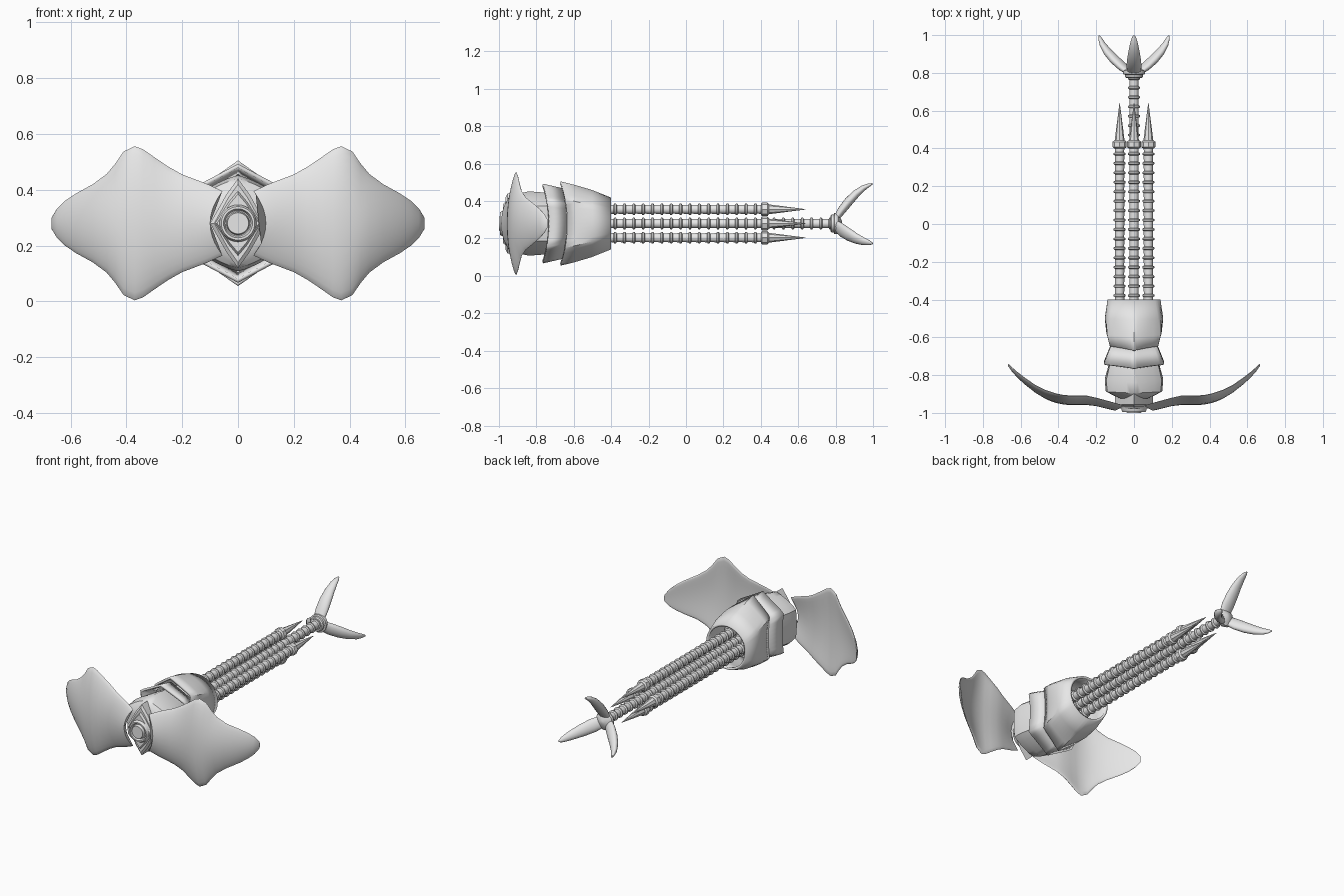
import bpy, bmesh, math

if "Cube" in bpy.data.objects:
    bpy.data.objects.remove(bpy.data.objects["Cube"])

ZC = 0.28  # height of the long axis
grey = bpy.data.materials.new("plain grey")
grey.diffuse_color = (0.8, 0.8, 0.8, 1)
grey.use_nodes = True
grey.node_tree.nodes["Principled BSDF"].inputs["Base Color"].default_value = grey.diffuse_color


def loft(name, rings, caps=True, angle=35, wall=0):
    """Skin a list of equal-length point rings."""
    bm = bmesh.new()
    vs = [[bm.verts.new(p) for p in r] for r in rings]
    n = len(vs[0])
    for a, b in zip(vs, vs[1:]):
        for i in range(n):
            j = (i + 1) % n
            bm.faces.new((a[i], a[j], b[j], b[i]))
    if caps:
        bm.faces.new(vs[0])
        bm.faces.new(vs[-1])
    bmesh.ops.recalc_face_normals(bm, faces=bm.faces)
    me = bpy.data.meshes.new(name)
    bm.to_mesh(me)
    bm.free()
    ob = bpy.data.objects.new(name, me)
    bpy.context.collection.objects.link(ob)
    me.materials.append(grey)
    bpy.ops.object.select_all(action='DESELECT')
    ob.select_set(True)
    bpy.context.view_layer.objects.active = ob
    bpy.ops.object.shade_smooth_by_angle(angle=math.radians(angle))
    if wall:
        m = ob.modifiers.new("wall", 'SOLIDIFY')
        m.thickness = wall
        m.offset = -1
    return ob


def lathe(name, profile, x=0, z=ZC, n=16, angle=35):
    """Revolve (y, radius) points about an axis along y."""
    return loft(name, [[(x + r * math.cos(2 * math.pi * i / n), y,
                         z + r * math.sin(2 * math.pi * i / n)) for i in range(n)]
                       for y, r in profile], angle=angle)


def section(y, w, h, k, sweep, n=48):
    """Ring that blends an ellipse (k=0) into a ridged hexagon (k=1)."""
    ring = []
    for i in range(n):
        a = 2 * math.pi * i / n
        c, s = math.cos(a), math.sin(a)
        f = 1 / max(abs(c), 0.4 * abs(c) + abs(s))
        f = 1 + (f - 1) * k
        x, z = c * f, s * f
        ring.append((w * x, y - sweep * z * z, ZC + h * z))
    return ring


# body shells: (y, half width, half height, ridge amount, forward sweep)
loft("rear_shell", [section(*p) for p in [
    (-0.635, 0.128, 0.225, 1, 0.035), (-0.58, 0.146, 0.208, 0.8, 0.02),
    (-0.5, 0.155, 0.18, 0.4, 0.005), (-0.4, 0.14, 0.138, 0, 0)]], caps=False, wall=0.014)
loft("middle_shell", [section(*p) for p in [
    (-0.73, 0.16, 0.213, 1, 0.035), (-0.635, 0.122, 0.19, 1, 0.03)]], caps=False, wall=0.014)
loft("front_shell", [section(*p) for p in [
    (-0.925, 0.07, 0.12, 0.8, 0.0), (-0.905, 0.115, 0.15, 0.8, 0.0),
    (-0.885, 0.15, 0.16, 0.6, 0.01), (-0.82, 0.155, 0.172, 0.6, 0.02),
    (-0.73, 0.13, 0.165, 0.8, 0.02), (-0.64, 0.115, 0.15, 0.8, 0.0)]])
lathe("inner_bulkhead", [(-0.63, 0.11), (-0.57, 0.125), (-0.55, 0.12)], n=32)


def diamond(y, w, h):
    pts = [(w, 0), (0.4 * w, 0.66 * h), (0, h), (-0.4 * w, 0.66 * h)]
    pts += [(-a, -b) for a, b in pts]
    return [(a, y, ZC + b) for a, b in pts]


# nose: stepped diamond plates and a round port
loft("nose_plate", [diamond(-0.9, 0.1, 0.16), diamond(-0.955, 0.1, 0.16),
                    diamond(-0.965, 0.085, 0.14)], angle=20)
loft("nose_inner_plate", [diamond(-0.96, 0.085, 0.12), diamond(-0.978, 0.075, 0.105)], angle=20)
lathe("nose_port", [(-0.95, 0.068), (-0.985, 0.066), (-0.995, 0.06), (-0.995, 0.052),
                    (-0.98, 0.046), (-0.98, 0.042), (-1.0, 0.038), (-1.0, 0.03)], n=32)

# wings: (x, half height, y, half thickness)
columns = [(0.1, 0.115, -0.978, 0.010), (0.14, 0.142, -0.966, 0.013),
           (0.2, 0.175, -0.948, 0.016), (0.25, 0.203, -0.941, 0.017),
           (0.3, 0.237, -0.94, 0.018), (0.34, 0.265, -0.94, 0.018),
           (0.37, 0.276, -0.938, 0.018), (0.41, 0.257, -0.93, 0.018),
           (0.44, 0.213, -0.92, 0.018), (0.47, 0.177, -0.907, 0.018),
           (0.52, 0.14, -0.878, 0.017), (0.58, 0.107, -0.832, 0.016),
           (0.62, 0.08, -0.797, 0.014), (0.648, 0.053, -0.768, 0.011),
           (0.668, 0.02, -0.744, 0.006)]
for side, name in ((1, "right_wing"), (-1, "left_wing")):
    rings = []
    for x, h, y, th in columns:
        shear = 0.045 * max(0, 1 - (x - 0.1) / 0.1)
        ring = []
        for i in range(28):
            a = 2 * math.pi * i / 28
            t = math.cos(a)
            ring.append((side * (x - shear * t * t), y + 0.03 * t * t * min(1, h / 0.2)
                         + th * math.sin(a), ZC + h * t))
        rings.append(ring)
    loft(name, rings, angle=50)


def ribbed_rod(name, x, z, start, end):
    prof, y = [], start
    while y < end - 0.02:
        prof += [(y, 0.024), (y + 0.033, 0.025), (y + 0.037, 0.032), (y + 0.045, 0.032)]
        y += 0.05
    lathe(name, prof + [(end, 0.024)], x, z, n=14)


# four outer rods with collars and spikes, around the long central rod
for i, name in enumerate(("right", "top", "left", "bottom")):
    x = 0.076 * round(math.cos(i * math.pi / 2))
    z = ZC + 0.076 * round(math.sin(i * math.pi / 2))
    ribbed_rod(name + "_rod", x, z, -0.57, 0.41)
    lathe(name + "_collar", [(0.4, 0.028), (0.407, 0.037), (0.435, 0.037), (0.443, 0.028)], x, z, 8)
    lathe(name + "_spike", [(0.435, 0.027), (0.5, 0.019), (0.64, 0.001)], x, z, 8)
ribbed_rod("central_rod", 0, ZC, -0.57, 0.79)
lathe("tail_collar", [(0.772, 0.04), (0.778, 0.047), (0.79, 0.047), (0.793, 0.057),
                      (0.812, 0.057), (0.822, 0.04), (0.835, 0.01)], n=12)

# three curved tail blades: (y, radius, half thickness, half width)
spine = [(0.795, 0.015, 0.014, 0.034), (0.832, 0.07, 0.022, 0.040),
         (0.87, 0.118, 0.024, 0.037), (0.91, 0.16, 0.021, 0.030),
         (0.95, 0.191, 0.015, 0.022), (0.98, 0.206, 0.009, 0.014), (0.998, 0.213, 0.003, 0.005)]
for k in range(3):
    ang = math.pi / 2 + k * 2 * math.pi / 3
    ca, sa = math.cos(ang), math.sin(ang)
    rings = []
    for j, (y, r, th, w) in enumerate(spine):
        p, q = spine[max(j - 1, 0)], spine[min(j + 1, len(spine) - 1)]
        dy, dr = q[0] - p[0], q[1] - p[1]
        d = math.hypot(dy, dr)
        ring = []
        for i in range(16):
            a = 2 * math.pi * i / 16
            u, v = th * math.cos(a), w * math.sin(a)
            rr = r + u * dy / d
            ring.append((rr * ca - v * sa, y - u * dr / d, ZC + rr * sa + v * ca))
        rings.append(ring)
    loft("tail_blade_%d" % (k + 1), rings, angle=50)
